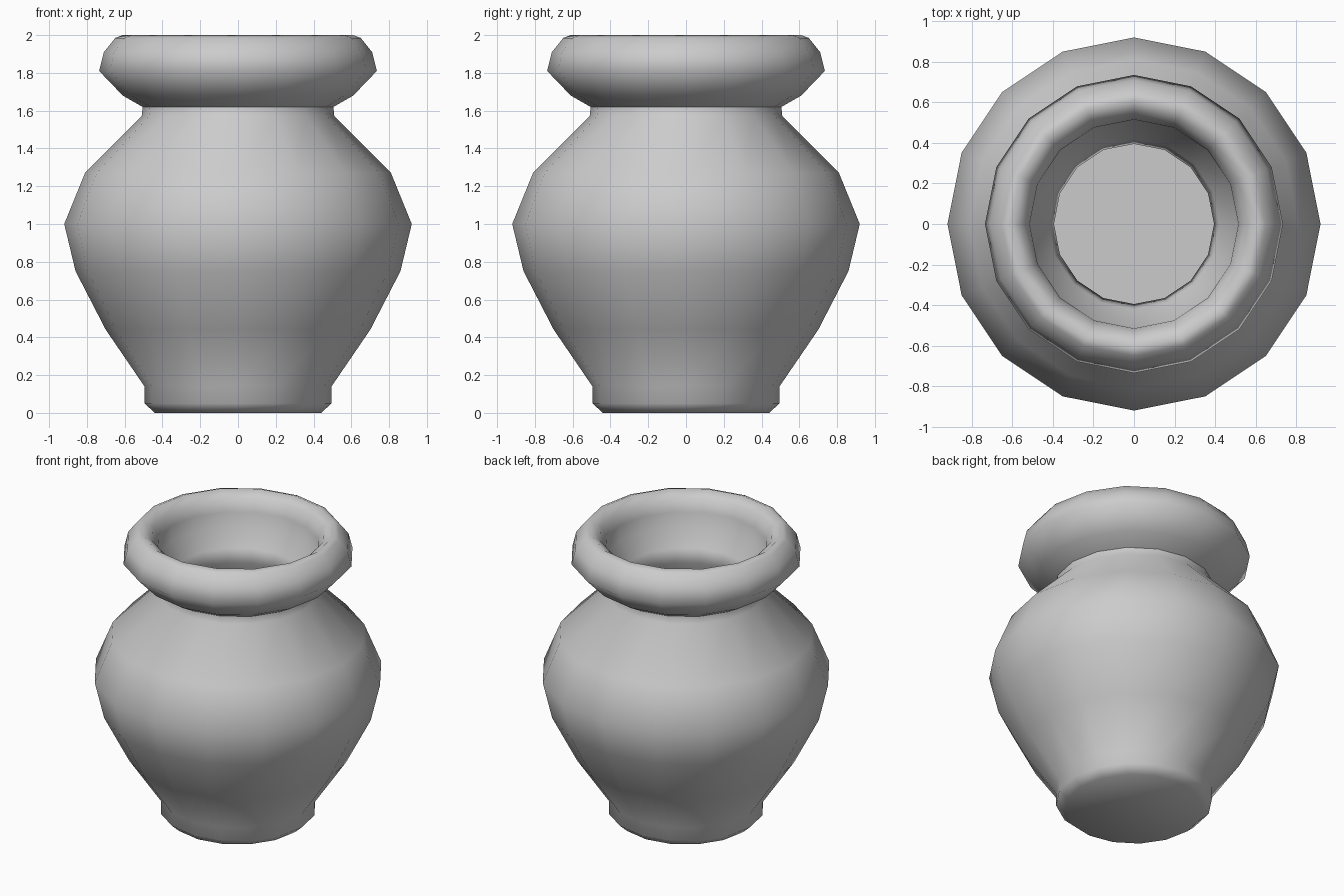
import bpy, bmesh
from math import cos, sin, pi, radians

if "Cube" in bpy.data.objects:
    bpy.data.objects.remove(bpy.data.objects["Cube"])

SIDES = 16

# Closed (radius, height) profile: outer wall, rolled rim, inner wall
profile = [
    # foot and belly
    (0.44, 0.0), (0.495, 0.05), (0.495, 0.14), (0.70, 0.44), (0.86, 0.75),
    (0.92, 1.0), (0.81, 1.27), (0.51, 1.57),
    # neck and rolled rim
    (0.505, 1.62), (0.61, 1.68), (0.735, 1.81), (0.71, 1.91), (0.65, 1.985),
    (0.61, 2.0), (0.55, 1.96), (0.515, 1.88), (0.51, 1.78),
    # throat and hollow inside
    (0.42, 1.67), (0.395, 1.58), (0.70, 1.24), (0.82, 1.0), (0.76, 0.77),
    (0.61, 0.48), (0.42, 0.18), (0.40, 0.10),
]


def lathe(name, points, sides):
    bm = bmesh.new()
    rings = [[bm.verts.new((r * cos(2 * pi * i / sides),
                            r * sin(2 * pi * i / sides), z))
              for i in range(sides)] for r, z in points]
    for a, b in zip(rings, rings[1:]):
        for i in range(sides):
            j = (i + 1) % sides
            bm.faces.new((a[i], a[j], b[j], b[i]))
    # underside and inner floor
    bm.faces.new(rings[0][::-1])
    bm.faces.new(rings[-1])
    bmesh.ops.recalc_face_normals(bm, faces=bm.faces[:])
    mesh = bpy.data.meshes.new(name)
    bm.to_mesh(mesh)
    bm.free()
    obj = bpy.data.objects.new(name, mesh)
    bpy.context.collection.objects.link(obj)
    return obj


# Pot
pot = lathe("pot", profile, SIDES)
bpy.context.view_layer.objects.active = pot
pot.select_set(True)
bpy.ops.object.shade_smooth_by_angle(angle=radians(65))
